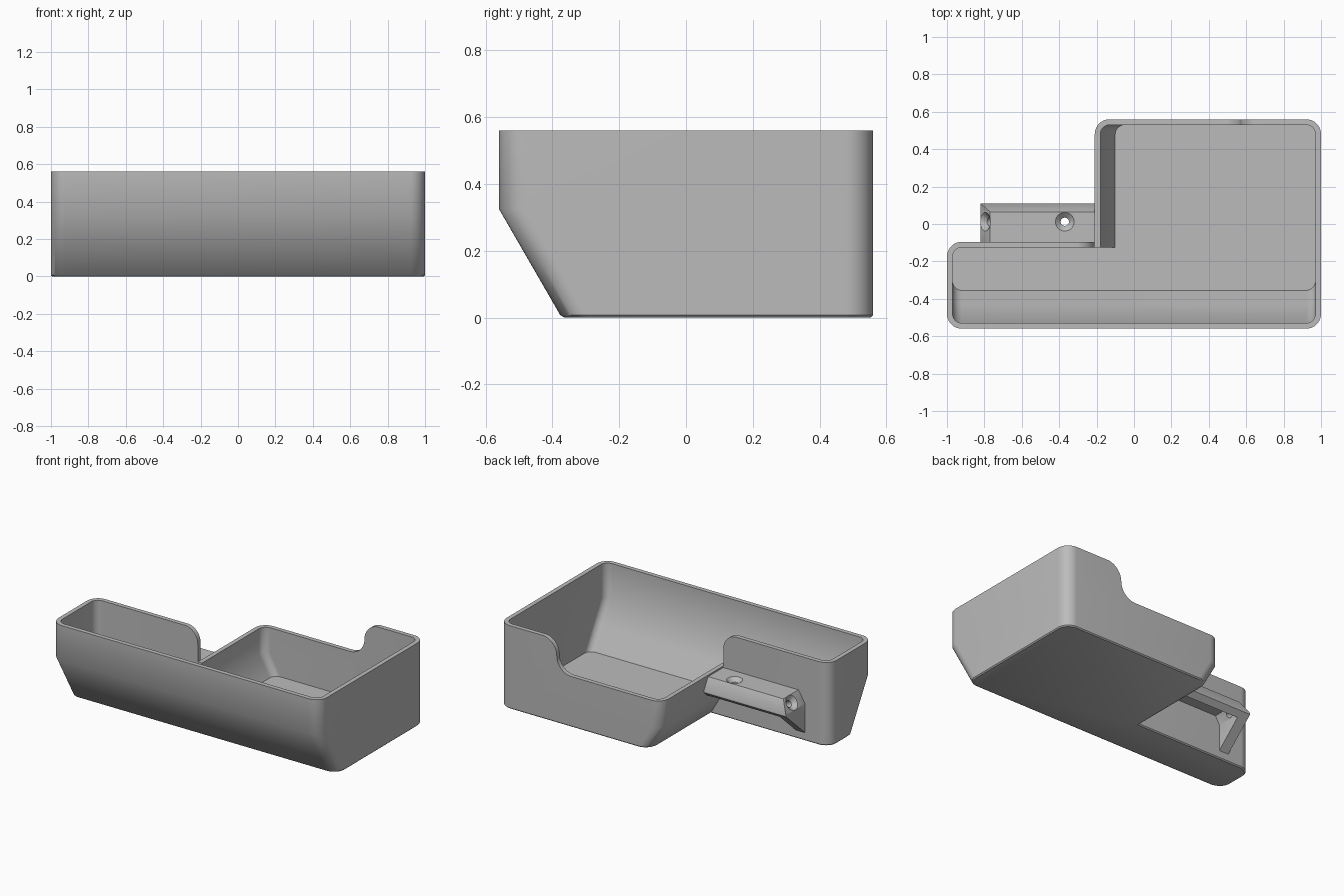
import bpy, bmesh, math
from mathutils import Vector, Matrix

if "Cube" in bpy.data.objects:
    bpy.data.objects.remove(bpy.data.objects["Cube"], do_unlink=True)

grey = bpy.data.materials.new("plain grey")
grey.use_nodes = True
COLOUR = (0.5, 0.5, 0.5, 1)
grey.diffuse_color = COLOUR
grey.node_tree.nodes["Principled BSDF"].inputs["Base Color"].default_value = COLOUR

WALL, RIM, LOW_RIM = 0.03, 0.56, 0.34
SLOPE = math.tan(math.radians(30))
FRONT_KINK, LOBE_KINK = 0.325, 0.16


def make_object(name, bm):
    bmesh.ops.recalc_face_normals(bm, faces=bm.faces)
    mesh = bpy.data.meshes.new(name)
    bm.to_mesh(mesh)
    bm.free()
    mesh.materials.append(grey)
    obj = bpy.data.objects.new(name, mesh)
    bpy.context.collection.objects.link(obj)
    return obj


def activate(obj):
    bpy.ops.object.select_all(action='DESELECT')
    obj.select_set(True)
    bpy.context.view_layer.objects.active = obj


def cut(target, cutter):
    mod = target.modifiers.new("cut", 'BOOLEAN')
    mod.operation, mod.solver, mod.object = 'DIFFERENCE', 'EXACT', cutter
    activate(target)
    bpy.ops.object.modifier_apply(modifier=mod.name)
    bpy.data.objects.remove(cutter, do_unlink=True)


def smooth(obj):
    activate(obj)
    bpy.ops.object.shade_smooth_by_angle(angle=math.radians(36))


def arc(cx, cy, r, start, end, n=10):
    angles = [math.radians(start + (end - start) * i / n) for i in range(n + 1)]
    return [(cx + r * math.cos(a), cy + r * math.sin(a)) for a in angles]


def hull(name, points):
    bm = bmesh.new()
    for p in points:
        bm.verts.new(p)
    res = bmesh.ops.convex_hull(bm, input=bm.verts)
    bmesh.ops.delete(bm, geom=list(set(res["geom_interior"])), context='VERTS')
    bmesh.ops.dissolve_limit(bm, angle_limit=0.01, verts=bm.verts, edges=bm.edges)
    return make_object(name, bm)


# L-shaped plan at height z, moved inwards by t
def plan(z, t, r):
    slant = t / math.cos(math.radians(30))
    x0, x1, back, arm = -1 + t, 1 - t, 0.56 - t, -0.095 - t
    front = -0.56 + max(t, (FRONT_KINK - z) * SLOPE + slant)
    lobe = -0.21 + max(t, (LOBE_KINK - z) * SLOPE + slant)
    return (arc(x0 + r, front + r, r, 180, 270) + arc(x1 - r, front + r, r, 270, 360)
            + arc(x1 - r, back - r, r, 0, 90) + arc(lobe + r, back - r, r, 90, 180)
            + [(lobe, arm)] + arc(x0 + r, arm - r, r, 90, 180))


# Tray: outer skin up, over the rim, inner skin down to the floor
lift = WALL * (1 / math.cos(math.radians(30)) - 1) / SLOPE
levels = [(0, 0.007, 0.075), (0.007, 0, 0.08), (LOBE_KINK, 0, 0.08),
          (FRONT_KINK, 0, 0.08), (RIM, 0, 0.08), (RIM, WALL, 0.05),
          (FRONT_KINK + lift, WALL, 0.05), (LOBE_KINK + lift, WALL, 0.05),
          (WALL, WALL, 0.05)]
bm = bmesh.new()
rings = [[bm.verts.new((x, y, z)) for x, y in plan(z, t, r)] for z, t, r in levels]
for a, b in zip(rings, rings[1:]):
    for i in range(len(a)):
        j = (i + 1) % len(a)
        bm.faces.new((a[i], a[j], b[j], b[i]))
bm.faces.new(rings[0])
bm.faces.new(rings[-1])
tray = make_object("tray", bm)

# Lowered rim around the back lobe, with rounded ends
r = (RIM - LOW_RIM) / 2
top = RIM + 0.001
profile = ([(-0.31, 0.8)] + arc(-0.312, top - 0.1, 0.1, 90, 0) + [(-0.212, LOW_RIM)]
           + arc(0.46, LOW_RIM + r, r, 270, 360) + arc(0.46 + 2 * r, top - r, r, 180, 90)
           + [(0.46 + 2 * r, 0.8)])
bm = bmesh.new()
face = bm.faces.new([bm.verts.new((x, -0.3, z)) for x, z in profile])
ext = bmesh.ops.extrude_face_region(bm, geom=[face])
bmesh.ops.translate(bm, vec=(0, 1, 0),
                    verts=[v for v in ext["geom"] if isinstance(v, bmesh.types.BMVert)])
bmesh.ops.remove_doubles(bm, verts=bm.verts, dist=0.0005)
cut(tray, make_object("rim_notch", bm))
smooth(tray)

# Mounting bracket: tapered hood with a gusset end, hollow below
section = [(-0.1, 0.33), (0.065, 0.33), (0.11, 0.25), (0.11, 0.24), (-0.1, 0.05)]
outer = [(-0.2, y, z) for y, z in section]
outer += [(-0.77 if z > 0.3 else -0.82, y, z) for y, z in section] + [(-0.82, -0.1, 0.25)]
bracket = hull("mounting_bracket", outer)
inner = [(x, y, 0.285) for x in (-0.72, -0.1) for y in (-0.2, 0.045)]
inner += [(x, y, z) for x in (-0.75, -0.1) for y in (-0.2, 0.075) for z in (0.233, -0.1)]
cut(bracket, hull("bracket_hollow", inner))


# Countersunk screw holes
def screw_hole(centre, normal):
    normal = Vector(normal).normalized()
    turn = normal.to_track_quat('Z', 'Y').to_matrix().to_4x4()
    bm = bmesh.new()
    rings = []
    for radius, h in ((0.052, 0.01), (0.05, 0), (0.022, -0.025), (0.022, -0.1)):
        rings.append([bm.verts.new((x, y, h)) for x, y in arc(0, 0, radius, 0, 360, 32)[:-1]])
    for a, b in zip(rings, rings[1:]):
        for i in range(32):
            j = (i + 1) % 32
            bm.faces.new((a[i], a[j], b[j], b[i]))
    bm.faces.new(rings[0])
    bm.faces.new(rings[-1])
    bm.transform(Matrix.Translation(centre) @ turn)
    cut(bracket, make_object("screw_cutter", bm))


screw_hole((-0.37, 0.012, 0.33), (0, 0, 1))
screw_hole((-0.795, 0.012, 0.29), (-0.08, 0, 0.05))
smooth(bracket)
